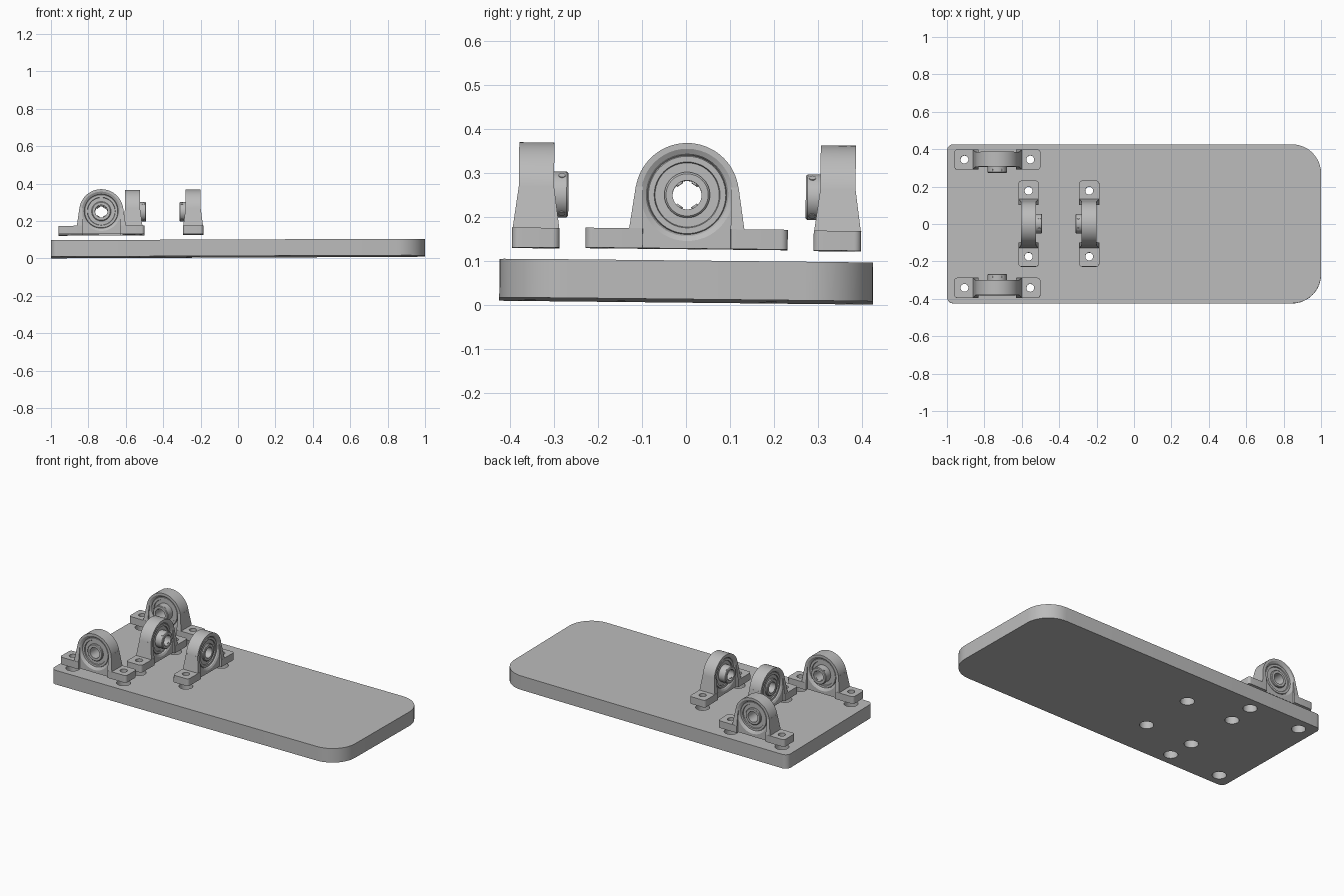
import bpy, bmesh
from math import pi, sin, cos
from mathutils import Matrix, Vector

cube = bpy.data.objects.get("Cube")
if cube:
    bpy.data.objects.remove(cube, do_unlink=True)

grey = bpy.data.materials.new("plain grey")
grey.use_nodes = True
colour = (0.5, 0.5, 0.5, 1)
grey.diffuse_color = colour
grey.node_tree.nodes["Principled BSDF"].inputs["Base Color"].default_value = colour

# The whole assembly leans very slightly
TILT = (Matrix.Translation((0, 0, 0.0085)) @ Matrix.Rotation(-0.0105, 4, "X")
        @ Matrix.Rotation(-0.004, 4, "Y"))
AXIS = 0.122      # height of the bore above the bearing base
RADIUS = 0.118    # housing radius


def finish(name, mesh, matrix):
    obj = bpy.data.objects.new(name, mesh)
    bpy.context.collection.objects.link(obj)
    mesh.materials.clear()
    mesh.materials.append(grey)
    obj.matrix_world = TILT @ matrix
    bpy.ops.object.select_all(action="DESELECT")
    obj.select_set(True)
    bpy.context.view_layer.objects.active = obj
    bpy.ops.object.shade_smooth_by_angle(angle=0.5)
    return obj


def mesh_from(bm, name):
    bmesh.ops.recalc_face_normals(bm, faces=bm.faces)
    mesh = bpy.data.meshes.new(name)
    bm.to_mesh(mesh)
    bm.free()
    return mesh


def arc(cx, cy, r, start, end, steps):
    return [(cx + r * cos(start + (end - start) * i / steps),
             cy + r * sin(start + (end - start) * i / steps)) for i in range(steps + 1)]


def circle(cx, cy, r, steps=32):
    return arc(cx, cy, r, 0, 2 * pi, steps)[:-1]


def rounded(x0, x1, y0, y1, r_left, r_right, steps=8):
    return (arc(x1 - r_right, y1 - r_right, r_right, 0, pi / 2, steps)
            + arc(x0 + r_left, y1 - r_left, r_left, pi / 2, pi, steps)
            + arc(x0 + r_left, y0 + r_left, r_left, pi, 1.5 * pi, steps)
            + arc(x1 - r_right, y0 + r_right, r_right, 1.5 * pi, 2 * pi, steps))


def plate(name, loops, thickness):
    """Flat plate centred on z = 0; the first loop is the rim, the rest are holes."""
    curve = bpy.data.curves.new(name, "CURVE")
    curve.dimensions, curve.fill_mode, curve.extrude = "2D", "BOTH", thickness / 2
    for loop in loops:
        spline = curve.splines.new("POLY")
        spline.points.add(len(loop) - 1)
        for point, (x, y) in zip(spline.points, loop):
            point.co = (x, y, 0, 1)
        spline.use_cyclic_u = True
    temp = bpy.data.objects.new(name, curve)
    bpy.context.collection.objects.link(temp)
    graph = bpy.context.evaluated_depsgraph_get()
    mesh = bpy.data.meshes.new_from_object(temp.evaluated_get(graph))
    bpy.data.objects.remove(temp, do_unlink=True)
    bm = bmesh.new()
    bm.from_mesh(mesh)
    bmesh.ops.remove_doubles(bm, verts=bm.verts, dist=1e-5)
    return mesh_from(bm, name)


def lathe(name, profile, steps=48):
    """Closed (radius, depth) profile spun about the y axis."""
    bm = bmesh.new()
    rings = [[bm.verts.new((r * cos(2 * pi * i / steps), d, r * sin(2 * pi * i / steps)))
              for i in range(steps)] for r, d in profile]
    for k, ring in enumerate(rings):
        after = rings[(k + 1) % len(rings)]
        for i in range(steps):
            j = (i + 1) % steps
            bm.faces.new((ring[i], ring[j], after[j], after[i]))
    return mesh_from(bm, name)


def hull(name, points):
    bm = bmesh.new()
    for p in points:
        bm.verts.new(p)
    bmesh.ops.convex_hull(bm, input=bm.verts)
    return mesh_from(bm, name)


# Shared bearing parts, collar side facing +y
outline = ([(-0.13, 0), (0.13, 0), (0.13, 0.045), (0.12, 0.085)]
           + arc(0, AXIS, RADIUS, 0, pi, 40) + [(-0.12, 0.085), (-0.13, 0.045)])
housing = plate("housing", [outline, circle(0, AXIS, 0.105, 48)], 0.08)

# Insert: races, seals and long collar
half_face = [(0.052, 0.024), (0.073, 0.024), (0.075, 0.03), (0.088, 0.03),
             (0.09, 0.026), (0.094, 0.034), (0.105, 0.04)]
insert = lathe("insert", [(0.033, -0.036), (0.048, -0.036), (0.052, -0.032)]
               + [(r, -d) for r, d in half_face] + half_face[::-1]
               + [(0.052, 0.069), (0.048, 0.073), (0.033, 0.073)])

foot = plate("foot", [rounded(0.1, 0.23, -0.054, 0.054, 0.002, 0.016),
                      circle(0.176, 0, 0.021)], 0.045)
gusset = hull("gusset", [(u, side * v, z) for side in (-1, 1) for u, v, z in
                         [(0.1, 0.053, 0.045), (0.131, 0.053, 0.045),
                          (0.1, 0.04, 0.14), (0.117, 0.04, 0.14)]])
screw_bm = bmesh.new()
bmesh.ops.create_cone(screw_bm, cap_ends=True, segments=12, radius1=0.008,
                      radius2=0.008, depth=0.025)
screw = mesh_from(screw_bm, "set_screw")

# Four bearings: name, x, y, turn
bearings = [("front", -0.73, -0.343, 0), ("back", -0.73, 0.343, pi),
            ("inner", -0.563, 0, -pi / 2), ("outer", -0.239, 0, pi / 2)]
board_holes = []
for label, x, y, turn in bearings:
    place = Matrix.Translation((x, y, 0.12)) @ Matrix.Rotation(turn, 4, "Z")
    centre = place @ Matrix.Translation((0, 0, AXIS))
    finish(label + "_bearing_housing", housing.copy(),
           place @ Matrix.Rotation(pi / 2, 4, "X"))
    finish(label + "_bearing_insert", insert.copy(), centre)
    for side, turned in (("left", 0), ("right", pi)):
        end = place @ Matrix.Rotation(turned, 4, "Z")
        finish(f"{label}_bearing_{side}_foot", foot.copy(),
               end @ Matrix.Translation((0, 0, 0.0225)))
        finish(f"{label}_bearing_{side}_gusset", gusset.copy(), end)
        spot = end @ Vector((0.176, 0, 0))
        board_holes.append(circle(spot.x, spot.y, 0.04))
    for k, angle in enumerate((-0.6, 0.6, pi - 0.6, pi + 0.6)):
        finish(f"{label}_bearing_set_screw_{k + 1}", screw.copy(),
               centre @ Matrix.Rotation(angle, 4, "Y")
               @ Matrix.Translation((0, 0.058, 0.041)))

# Base board with bolt clearance holes
board = plate("base_board", [rounded(-1, 1, -0.425, 0.425, 0.035, 0.155, 12)]
              + board_holes, 0.088)
finish("base_board", board, Matrix.Translation((0, 0, 0.044)))
